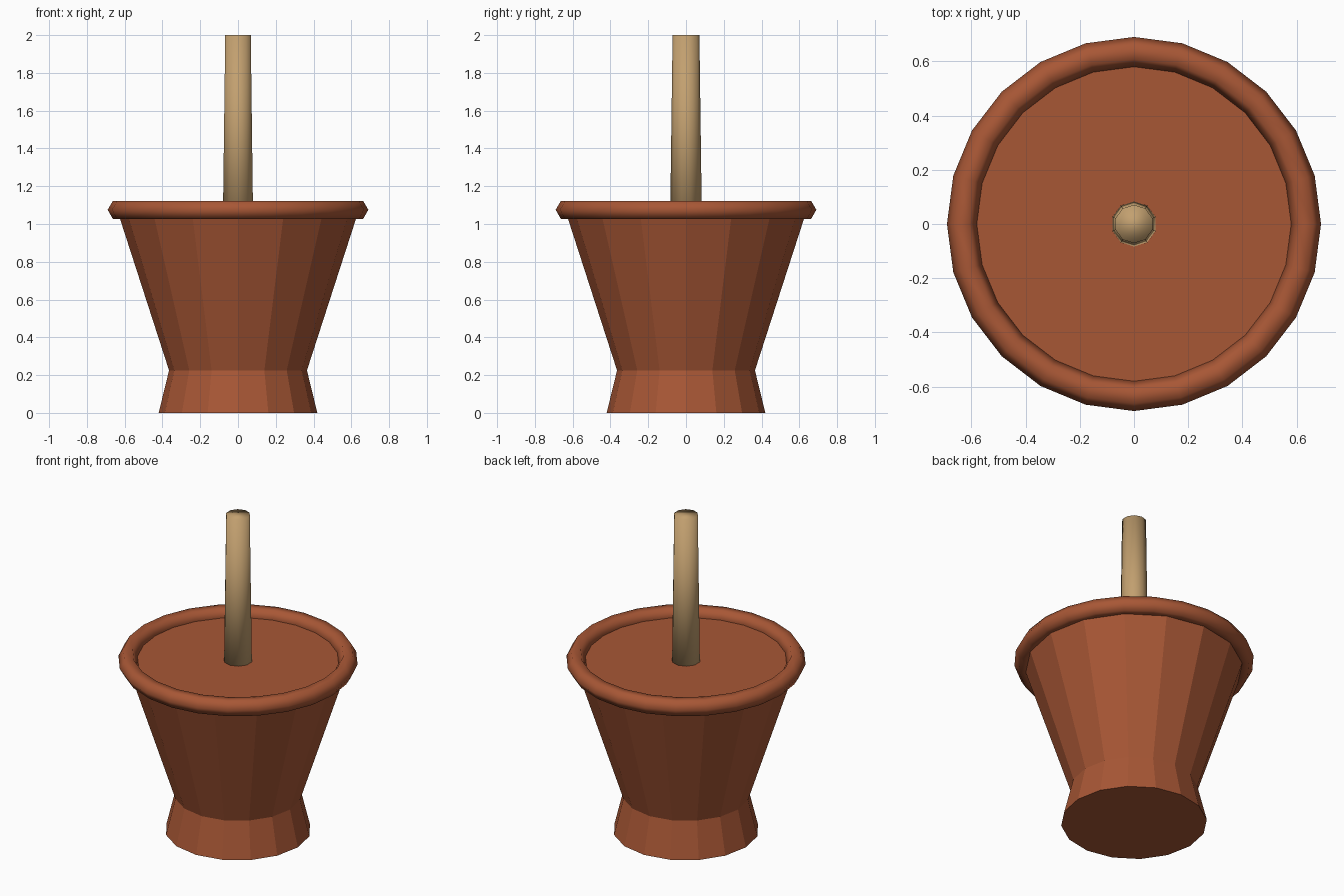
import bpy

if "Cube" in bpy.data.objects:
    bpy.data.objects.remove(bpy.data.objects["Cube"])


def material(name, color):
    mat = bpy.data.materials.new(name)
    mat.diffuse_color = (*color, 1)
    mat.use_nodes = True
    mat.node_tree.nodes["Principled BSDF"].inputs["Base Color"].default_value = mat.diffuse_color
    return mat


def finish(name, mat, smooth=False):
    obj = bpy.context.object
    obj.name = name
    obj.data.materials.append(mat)
    if smooth:
        bpy.ops.object.shade_smooth()
    return obj


def tapered(name, sides, r_low, r_high, z_low, z_high, mat, smooth=False):
    bpy.ops.mesh.primitive_cone_add(
        vertices=sides, radius1=r_low, radius2=r_high,
        depth=z_high - z_low, location=(0, 0, (z_low + z_high) / 2))
    return finish(name, mat, smooth)


clay = material("clay", (0.39, 0.095, 0.036))
wood = material("wood", (0.54, 0.35, 0.16))

# Flared foot and faceted bowl
tapered("foot", 16, 0.42, 0.365, 0.0, 0.225, clay)
tapered("bowl", 16, 0.365, 0.64, 0.225, 1.075, clay)

# Rounded rim
bpy.ops.mesh.primitive_torus_add(
    major_radius=0.635, minor_radius=0.055,
    major_segments=24, minor_segments=6, location=(0, 0, 1.075))
finish("rim", clay, smooth=True)

# Pestle standing in the middle, shaded smooth right over its end
tapered("pestle", 10, 0.085, 0.071, 0.95, 2.0, wood, smooth=True)
